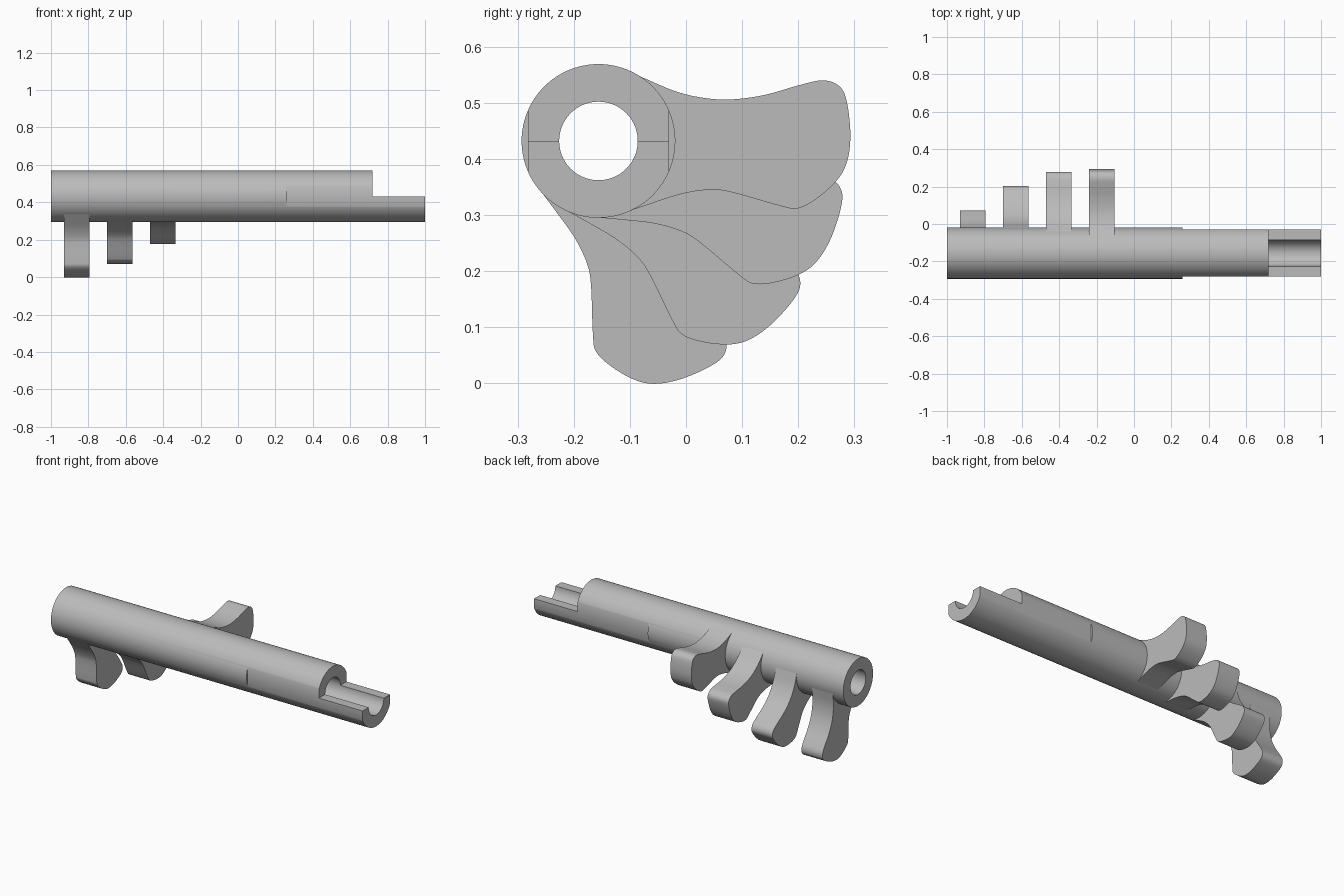
import bpy
import bmesh
from math import sin, cos, tau, radians
from mathutils import Vector, Matrix

cube = bpy.data.objects.get("Cube")
if cube:
    bpy.data.objects.remove(cube, do_unlink=True)

AXIS = Vector((0, -0.156, 0.432))   # centre line of the shaft
OUTER, INNER, FLAT = 0.137, 0.07, 0.126

steel = bpy.data.materials.new("grey_metal")
steel.use_nodes = True
steel.diffuse_color = (0.5, 0.5, 0.5, 1)
steel.node_tree.nodes["Principled BSDF"].inputs["Base Color"].default_value = (0.5, 0.5, 0.5, 1)


def prism(name, outline, x0, x1):
    """Extrude a (y, z) outline, given relative to the axis, along x."""
    bm = bmesh.new()
    face = bm.faces.new([bm.verts.new((x0, y, z)) for y, z in outline])
    moved = bmesh.ops.extrude_face_region(bm, geom=[face])["geom"]
    verts = [g for g in moved if isinstance(g, bmesh.types.BMVert)]
    bmesh.ops.translate(bm, verts=verts, vec=(x1 - x0, 0, 0))
    bmesh.ops.recalc_face_normals(bm, faces=bm.faces)
    mesh = bpy.data.meshes.new(name)
    bm.to_mesh(mesh)
    bm.free()
    mesh.materials.append(steel)
    obj = bpy.data.objects.new(name, mesh)
    obj.location = AXIS
    bpy.context.collection.objects.link(obj)
    return obj


def circle(r, n=96):
    return [(r * cos(tau * i / n), r * sin(tau * i / n)) for i in range(n)]


def box(y0, y1, z0, z1):
    return [(y0, z0), (y1, z0), (y1, z1), (y0, z1)]


def smooth(obj):
    obj.data.shade_smooth()
    obj.data.set_sharp_from_angle(angle=radians(25))


def spline(points, steps=6):
    """Smooth open curve through the points."""
    pts = [Vector(p) for p in points]
    pts = [2 * pts[0] - pts[1]] + pts + [2 * pts[-1] - pts[-2]]
    out = []
    for a, b, c, d in zip(pts, pts[1:], pts[2:], pts[3:]):
        for i in range(steps):
            t = i / steps
            out.append(0.5 * (2 * b + (c - a) * t + (2 * a - 5 * b + 4 * c - d) * t * t
                              + (3 * b - a - 3 * c + d) * t ** 3))
    return out + [pts[-2]]


# Hollow shaft with two side flats and a half-open end
shaft = prism("shaft", circle(OUTER), -1, 1)
cutters = [
    prism("bore_cutter", circle(INNER), -1.1, 1.1),
    prism("front_flat_cutter", box(-0.3, -FLAT, -0.3, 0.3), 0.26, 1.1),
    prism("back_flat_cutter", box(FLAT, 0.3, -0.3, 0.3), 0.26, 1.1),
    prism("open_end_cutter", box(-0.3, 0.3, 0, 0.3), 0.72, 1.1),
]
for cutter in cutters:
    mod = shaft.modifiers.new(cutter.name, "BOOLEAN")
    mod.operation, mod.solver, mod.object = "DIFFERENCE", "EXACT", cutter
bpy.context.view_layer.update()
result = bpy.data.meshes.new_from_object(
    shaft.evaluated_get(bpy.context.evaluated_depsgraph_get()))
shaft.modifiers.clear()
shaft.data = result
for cutter in cutters:
    bpy.data.objects.remove(cutter, do_unlink=True)
smooth(shaft)

# Lobed tooth outline, from the top root round the tip to the lower root
tooth_curve = spline([
    (.072, .116), (.136, .089), (.186, .077), (.236, .074), (.296, .082), (.36, .100),
    (.401, .108), (.430, .097), (.443, .068), (.449, .01), (.443, -.037), (.425, -.070),
    (.39, -.102), (.356, -.120), (.325, -.116), (.24, -.092), (.2, -.087),
    (.15, -.094), (.09, -.113), (.035, -.132)])
outline = [tuple(p) for p in tooth_curve] + [(.095, -.04), (.095, .04)]

# Four identical teeth fanned around the shaft
for i in range(4):
    turn = Matrix.Rotation(radians(-24 * i), 2)
    x = -0.172 - 0.23 * i
    tooth = prism(f"tooth_{i + 1}", [tuple(turn @ Vector(p)) for p in outline],
                  x - 0.0675, x + 0.0675)
    smooth(tooth)
